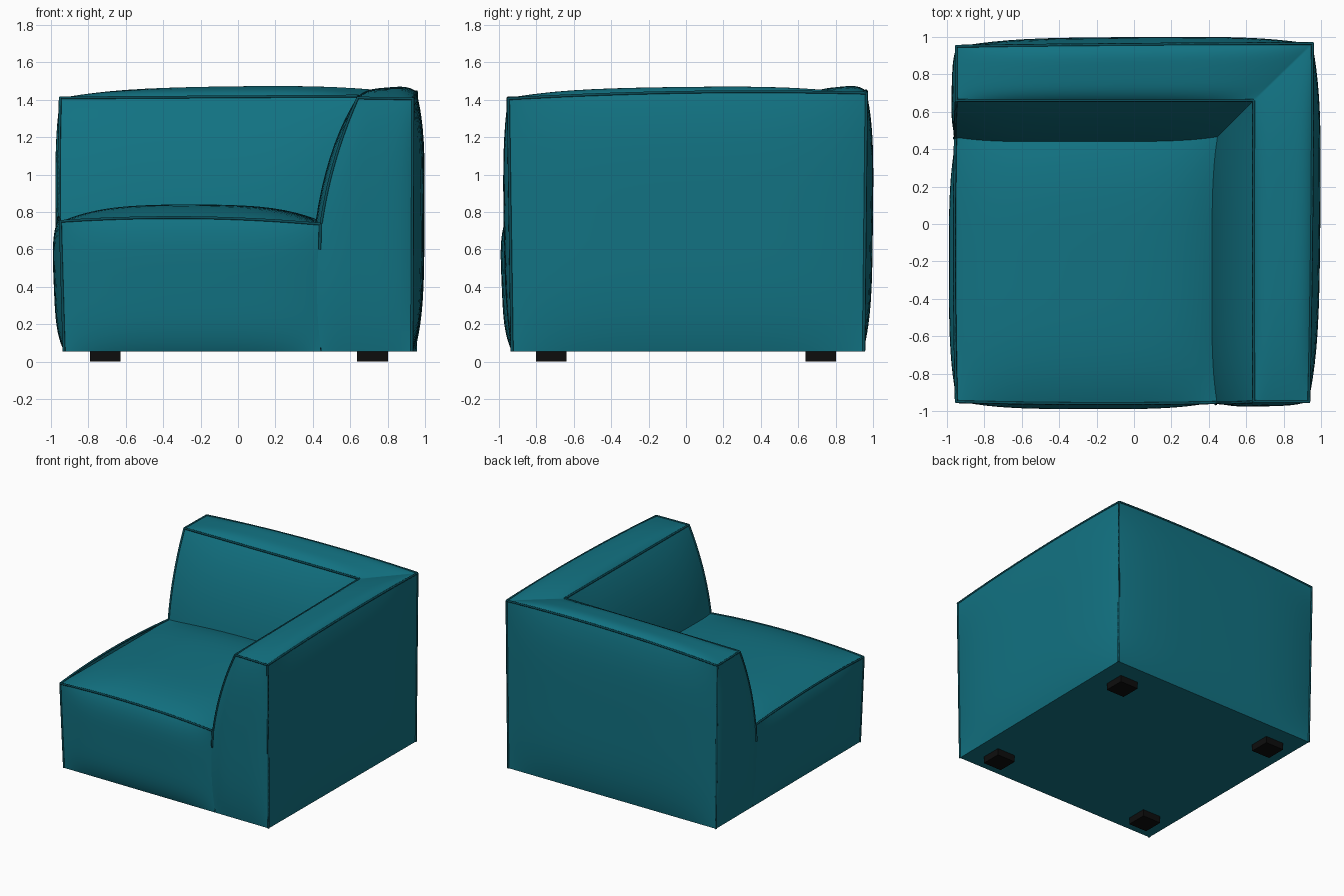
import bpy, bmesh, math
from mathutils import Vector as V

if "Cube" in bpy.data.objects:
    bpy.data.objects.remove(bpy.data.objects["Cube"])

N = 24  # grid divisions per upholstery panel


def material(name, color):
    m = bpy.data.materials.new(name)
    m.use_nodes = True
    m.diffuse_color = (*color, 1)
    b = next(n for n in m.node_tree.nodes if n.type == "BSDF_PRINCIPLED")
    b.inputs["Base Color"].default_value = (*color, 1)
    b.inputs["Roughness"].default_value = 0.8
    return m


teal = material("teal fabric", (0.006, 0.17, 0.225))
seam = material("dark teal piping", (0.003, 0.075, 0.1))
black = material("black plastic", (0.004, 0.004, 0.004))


def at(edge, t):
    """Point on a straight edge (2 points) or on an arc through 3 points."""
    if len(edge) == 2:
        return V(edge[0]).lerp(V(edge[1]), t)
    a, m, b = map(V, edge)
    return a * (2*t - 1) * (t - 1) + m * 4*t * (1 - t) + b * t * (2*t - 1)


def panel(bm, edge_a, edge_b, bulge):
    """Stuffed fabric panel spanning two edges, puffed out along the bulge."""
    bulge = V(bulge)
    steps = [math.sin(math.pi * (i / N - 0.5)) for i in range(N + 1)]
    rows = []
    for u in steps:
        row = []
        for v in steps:
            t = (v + 1) / 2
            p = at(edge_a, t).lerp(at(edge_b, t), (u + 1) / 2)
            row.append(bm.verts.new(p + bulge * (1 - u**4) * (1 - v**4)))
        rows.append(row)
    for i in range(N):
        for j in range(N):
            f = bm.faces.new((rows[i][j], rows[i+1][j], rows[i+1][j+1], rows[i][j+1]))
            f.normal_update()
            if f.normal.dot(bulge) < 0:
                f.normal_flip()


def upholstered(name, panels):
    bm = bmesh.new()
    for p in panels:
        panel(bm, *p)
    bmesh.ops.remove_doubles(bm, verts=bm.verts, dist=0.0005)
    me = bpy.data.meshes.new(name)
    bm.to_mesh(me)
    bm.free()
    ob = bpy.data.objects.new(name, me)
    bpy.context.collection.objects.link(ob)
    me.materials.append(teal)
    bpy.ops.object.select_all(action="DESELECT")
    ob.select_set(True)
    bpy.context.view_layer.objects.active = ob
    bpy.ops.object.shade_smooth_by_angle(angle=math.radians(40))


def piping(name, edges, radius=0.008):
    cu = bpy.data.curves.new(name, "CURVE")
    cu.dimensions = "3D"
    cu.bevel_depth = radius
    cu.bevel_resolution = 1
    cu.use_fill_caps = True
    for e in edges:
        s = cu.splines.new("POLY")
        s.points.add(N)
        for i, p in enumerate(s.points):
            p.co = (*at(e, i / N), 1)
    cu.materials.append(seam)
    bpy.context.collection.objects.link(bpy.data.objects.new(name, cu))


# Key corners of the L-shaped arm and back
FLOOR = 0.055
arm_bot, arm_top = (0.93, -0.93, FLOOR), (0.935, -0.95, 1.405)
cor_bot, cor_top = (0.95, 0.95, FLOOR), (0.955, 0.965, 1.435)
end_bot, end_top = (-0.93, 0.94, FLOOR), (-0.95, 0.95, 1.405)
arm_in, cor_in, end_in = (0.64, -0.95, 1.41), (0.64, 0.66, 1.42), (-0.95, 0.66, 1.41)

# Edges: outer verticals, bottom and top rims, inner sloping profiles
arm_post, corner_post, end_post = (arm_bot, arm_top), (cor_bot, cor_top), (end_bot, end_top)
arm_rim = (arm_top, (0.95, 0, 1.44), cor_top)
back_rim = (end_top, (0, 0.96, 1.445), cor_top)
arm_slope = ((0.445, -0.93, FLOOR), (0.445, -0.955, 0.74), arm_in)
cor_slope = ((0.445, 0.465, FLOOR), (0.445, 0.465, 0.74), cor_in)
end_slope = ((-0.93, 0.465, FLOOR), (-0.955, 0.465, 0.74), end_in)

upholstered("arm_and_back", [
    ((arm_bot, cor_bot), arm_rim, (0.05, 0, 0)),
    ((end_bot, cor_bot), back_rim, (0, 0.045, 0)),
    ((arm_in, cor_in), arm_rim, (0, 0, 0.036)),
    ((end_in, cor_in), back_rim, (0, 0, 0.036)),
    (arm_slope, cor_slope, (-0.03, 0, 0.01)),
    (end_slope, cor_slope, (0, -0.03, 0.01)),
    (arm_slope, arm_post, (0, -0.025, 0)),
    (end_slope, end_post, (-0.025, 0, 0)),
])

# Seat cushion block, tucked into the arm and back
fl_bot, fl_top = (-0.93, -0.93, FLOOR), (-0.95, -0.95, 0.75)
fr_bot, fr_top = (0.44, -0.93, FLOOR), (0.44, -0.955, 0.735)
bl_bot, bl_top = (-0.93, 0.46, FLOOR), (-0.955, 0.46, 0.735)
br_top = (0.46, 0.48, 0.75)
front_edge = (fl_top, (-0.25, -0.96, 0.77), fr_top)
side_edge = (fl_top, (-0.96, -0.25, 0.77), bl_top)
upholstered("seat", [
    (front_edge, (bl_top, (-0.25, 0.48, 0.77), br_top), (0, 0, 0.07)),
    ((fl_bot, fr_bot), front_edge, (0, -0.04, 0)),
    ((fl_bot, bl_bot), side_edge, (-0.04, 0, 0)),
])

# Flat underside
upholstered("underside", [((fl_bot, end_bot), (arm_bot, cor_bot), (0, 0, -0.001))])

# Piped seams along the panel joins
piping("seat_piping", [front_edge, side_edge, (fl_bot, fl_top),
                       ((0.437, -0.962, 0.6), fr_top), ((-0.962, 0.46, 0.6), bl_top)])
piping("arm_and_back_piping", [
    arm_post, corner_post, end_post, arm_rim, back_rim,
    (arm_in, cor_in), (end_in, cor_in), (arm_in, arm_top), (end_in, end_top),
    (at(arm_slope, 0.5), at(arm_slope, 0.75), arm_in),
    (at(end_slope, 0.5), at(end_slope, 0.75), end_in),
])

# Four square feet
for side, x in (("right", -0.71), ("left", 0.72)):
    for place, y in (("front", -0.72), ("back", 0.72)):
        bpy.ops.mesh.primitive_cube_add(size=1, location=(x, y, 0.03))
        foot = bpy.context.object
        foot.name = f"{place}_{side}_foot"
        foot.scale = (0.165, 0.165, 0.06)
        foot.data.materials.append(black)
